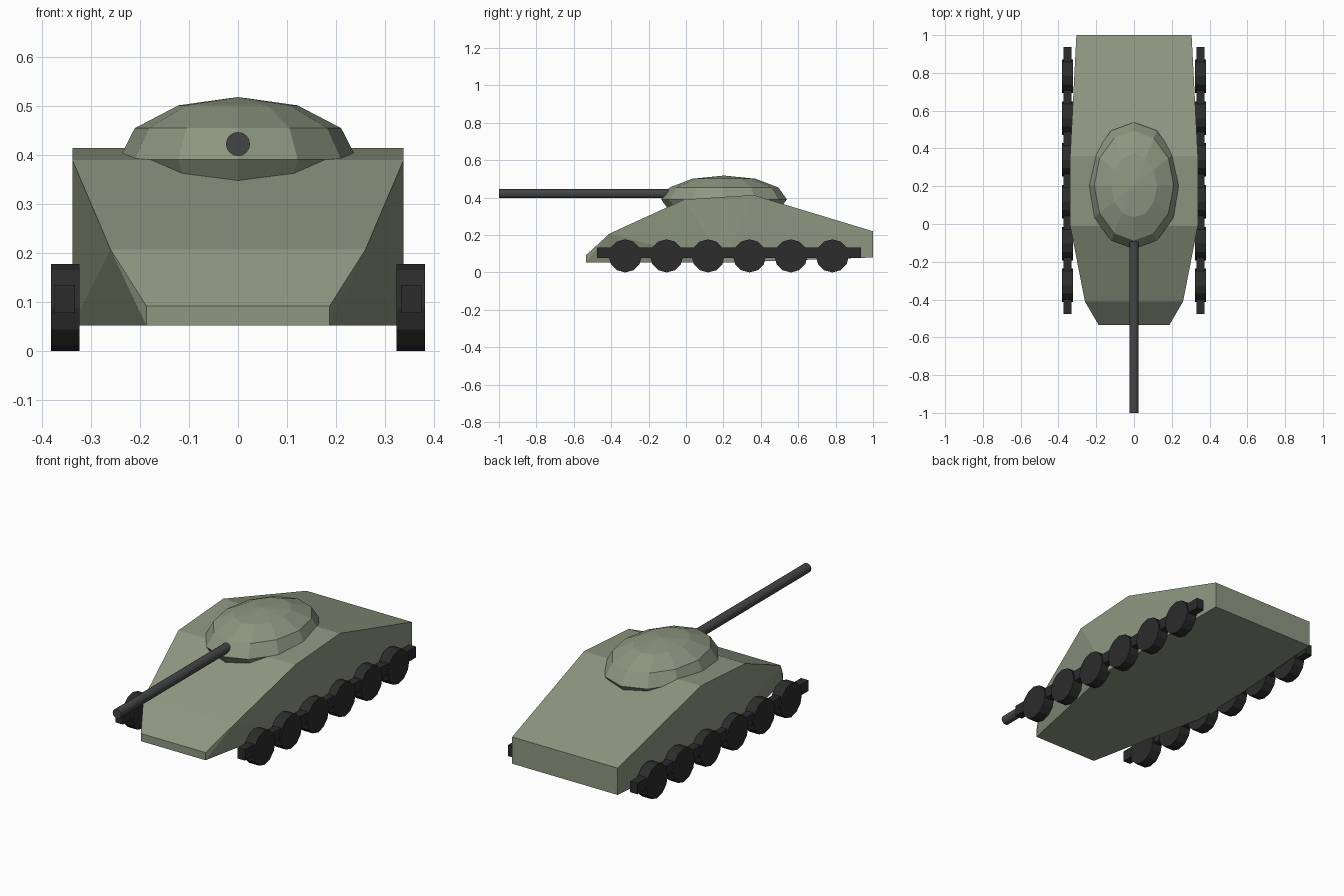
import bpy, bmesh
from math import radians
from mathutils import Matrix

if "Cube" in bpy.data.objects:
    bpy.data.objects.remove(bpy.data.objects["Cube"])


def material(name, rgb):
    m = bpy.data.materials.new(name)
    m.diffuse_color = (*rgb, 1)
    m.use_nodes = True
    m.node_tree.nodes["Principled BSDF"].inputs["Base Color"].default_value = m.diffuse_color
    return m


GREEN = material("green_paint", (0.27, 0.31, 0.22))
RUBBER = material("dark_rubber", (0.025, 0.025, 0.025))
STEEL = material("dark_steel", (0.06, 0.06, 0.06))


def finish(bm, name, mat):
    bmesh.ops.recalc_face_normals(bm, faces=bm.faces)
    mesh = bpy.data.meshes.new(name)
    bm.to_mesh(mesh)
    bm.free()
    mesh.materials.append(mat)
    obj = bpy.data.objects.new(name, mesh)
    bpy.context.collection.objects.link(obj)
    return obj


def cylinder(name, axis, center, radius, length, sides, mat):
    bm = bmesh.new()
    bmesh.ops.create_cone(bm, cap_ends=True, segments=sides, radius1=radius,
                          radius2=radius, depth=length)
    rot = Matrix.Rotation(radians(90), 4, axis)
    bmesh.ops.transform(bm, matrix=Matrix.Translation(center) @ rot, verts=bm.verts)
    return finish(bm, name, mat)


# Hull: convex shell around profile points (half width, y, z)
hull_profile = [
    (0.187, -0.535, 0.052), (0.187, -0.535, 0.092), (0.26, -0.41, 0.207),
    (0.338, -0.01, 0.39), (0.338, 0.36, 0.414), (0.305, 1.0, 0.22),
    (0.305, 1.0, 0.08), (0.338, 0.2, 0.052),
]
bm = bmesh.new()
for x, y, z in hull_profile:
    for side in (-1, 1):
        bm.verts.new((side * x, y, z))
bmesh.ops.convex_hull(bm, input=bm.verts)
bmesh.ops.dissolve_limit(bm, angle_limit=radians(0.5), verts=bm.verts, edges=bm.edges)
finish(bm, "hull", GREEN)

# Turret: flattened low-poly dome sunk into the hull
bm = bmesh.new()
bmesh.ops.create_uvsphere(bm, u_segments=12, v_segments=6, radius=1)
bmesh.ops.scale(bm, vec=(0.243, 0.336, 0.127), verts=bm.verts)
bmesh.ops.translate(bm, vec=(0, 0.203, 0.391), verts=bm.verts)
finish(bm, "turret", GREEN)

# Gun barrel
cylinder("gun_barrel", 'X', (0, -0.475, 0.422), 0.0245, 1.05, 16, STEEL)

# Running gear on both sides
for side, label in ((-1, "left"), (1, "right")):
    for i in range(6):
        cylinder(f"{label}_wheel_{i + 1}", 'Y',
                 (side * 0.352, -0.325 + i * 0.2215, 0.0885), 0.0885, 0.058, 12, RUBBER
                 )
    # Axle bar
    bm = bmesh.new()
    bmesh.ops.create_cube(bm, size=1)
    bmesh.ops.scale(bm, vec=(0.042, 1.413, 0.057), verts=bm.verts)
    bmesh.ops.translate(bm, vec=(side * 0.353, 0.23, 0.106), verts=bm.verts)
    finish(bm, f"{label}_track_bar", RUBBER)
